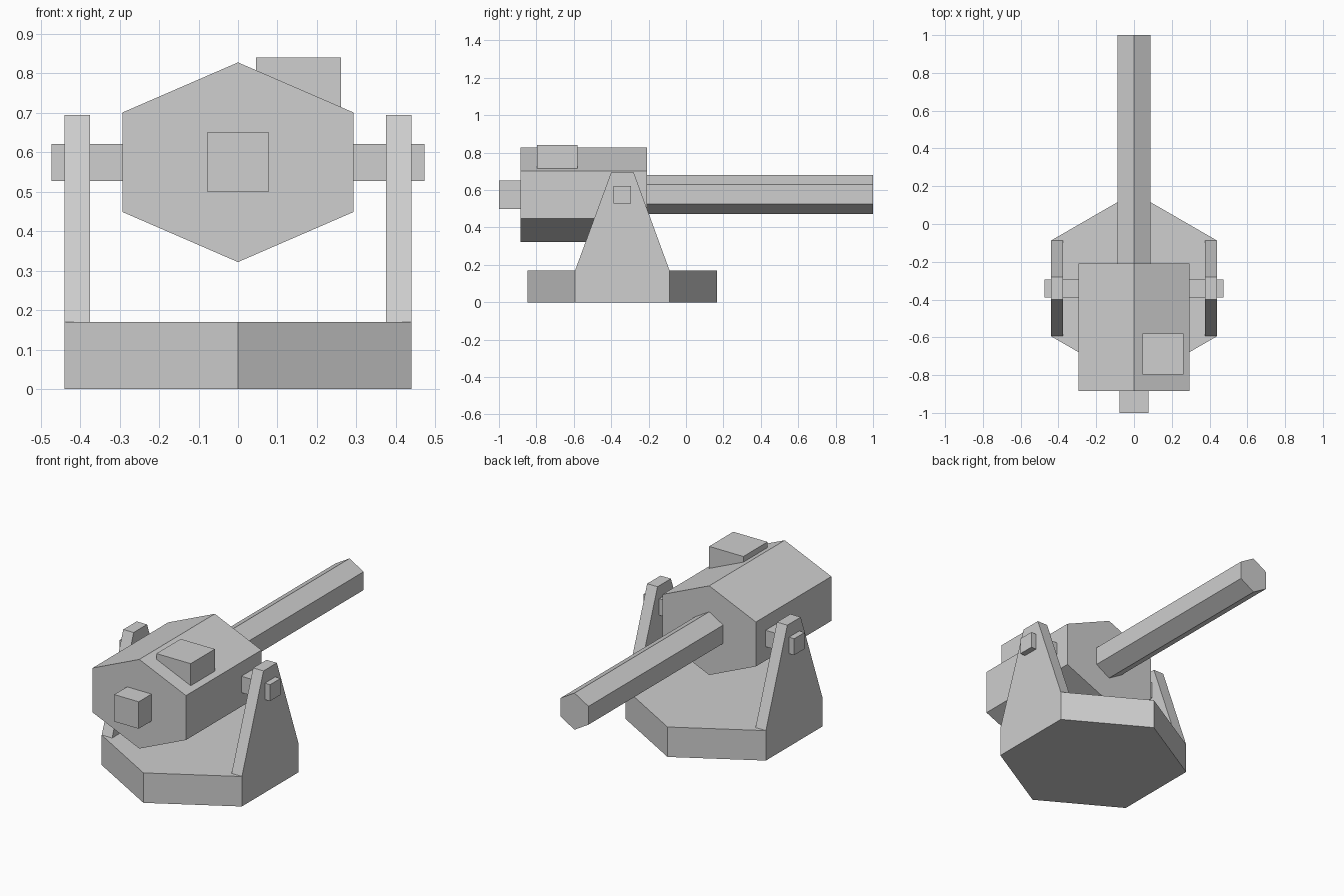
import bpy
import bmesh
from mathutils import Vector

cube = bpy.data.objects.get("Cube")
if cube:
    bpy.data.objects.remove(cube, do_unlink=True)

# Single painted metal colour
grey = bpy.data.materials.new("light_grey")
grey.use_nodes = True
colour = (0.62, 0.62, 0.62, 1)
grey.diffuse_color = colour
grey.node_tree.nodes["Principled BSDF"].inputs["Base Color"].default_value = colour


def prism(name, profile, axis, start, end):
    """Extrude a flat profile along an axis; the profile uses the other two axes in order."""
    bm = bmesh.new()
    verts = []
    for point in profile:
        co = list(point)
        co.insert(axis, start)
        verts.append(bm.verts.new(co))
    face = bm.faces.new(verts)
    grown = bmesh.ops.extrude_face_region(bm, geom=[face])["geom"]
    offset = Vector((0, 0, 0))
    offset[axis] = end - start
    bmesh.ops.translate(bm, vec=offset,
                        verts=[g for g in grown if isinstance(g, bmesh.types.BMVert)])
    bmesh.ops.recalc_face_normals(bm, faces=bm.faces)
    mesh = bpy.data.meshes.new(name)
    bm.to_mesh(mesh)
    bm.free()
    mesh.materials.append(grey)
    obj = bpy.data.objects.new(name, mesh)
    bpy.context.collection.objects.link(obj)
    return obj


def hexagon(half_width, half_side, half_height, centre):
    """Hexagon with points at both ends of its second axis."""
    w, s, h = half_width, half_side, half_height
    return [(x, centre + v) for x, v in
            ((0, h), (w, s), (w, -s), (0, -h), (-w, -s), (-w, s))]


def rectangle(u0, u1, v0, v1):
    return [(u0, v0), (u1, v0), (u1, v1), (u0, v1)]


X, Y, Z = range(3)

# Hexagonal foot
prism("base", hexagon(0.44, 0.253, 0.507, -0.341), Z, 0, 0.17)

# Tapered uprights on each side
upright = [(-0.593, 0.17), (-0.088, 0.17), (-0.28, 0.695), (-0.4, 0.695)]
for side, sign in (("left", 1), ("right", -1)):
    prism(side + "_upright", upright, X, sign * 0.375, sign * 0.44)

# Pivot, gun housing and barrel
prism("pivot_axle", rectangle(-0.388, -0.295, 0.528, 0.621), X, -0.473, 0.473)
prism("housing", hexagon(0.293, 0.126, 0.253, 0.575), Y, -0.885, -0.208)
prism("barrel", hexagon(0.088, 0.052, 0.104, 0.577), Y, -0.22, 1)

# Rear knob and offset sight box
prism("rear_knob", rectangle(-0.077, 0.077, 0.499, 0.652), Y, -1, -0.88)
prism("sight_box", rectangle(0.046, 0.261, -0.797, -0.58), Z, 0.69, 0.84)
